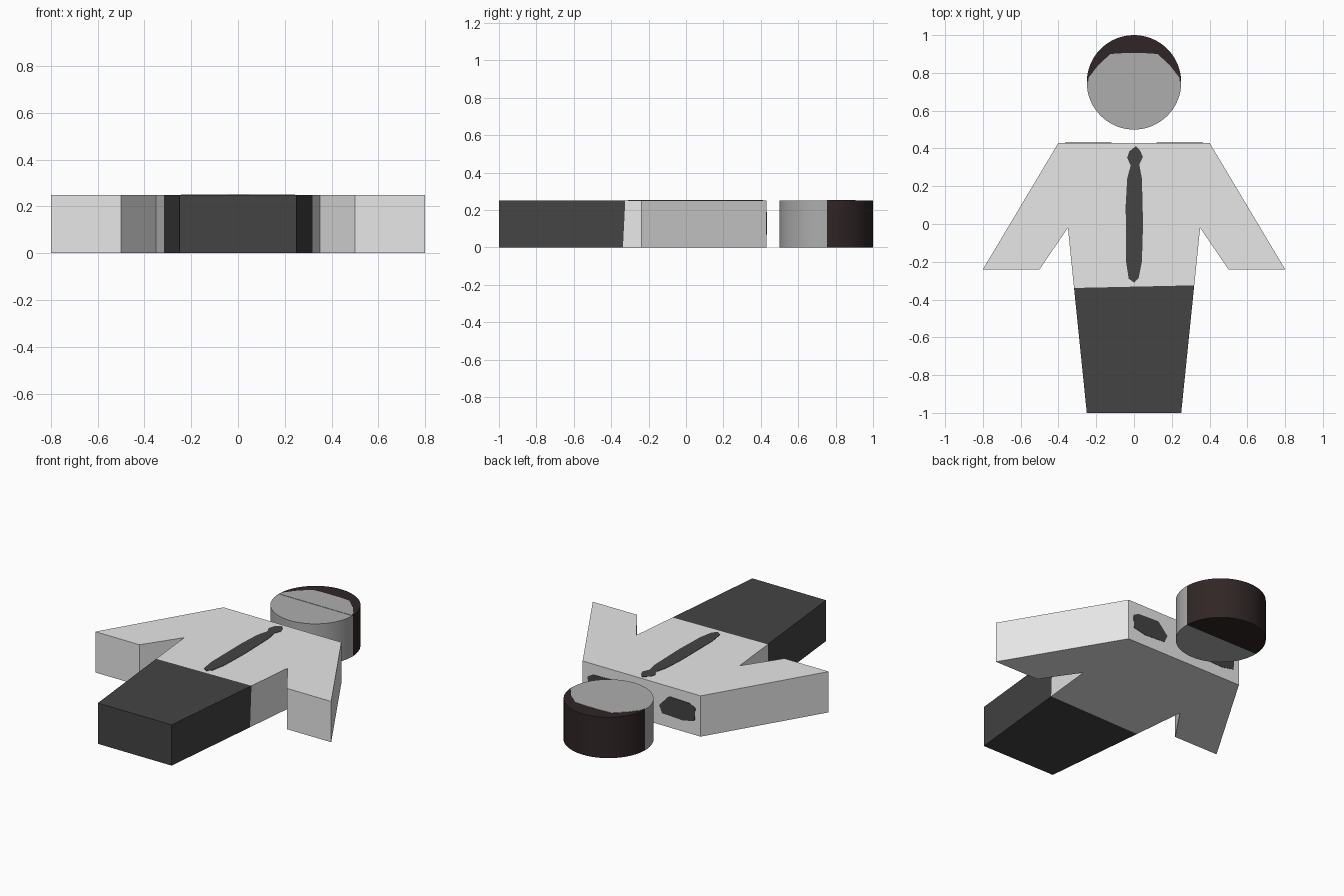
import bpy, bmesh, math
from mathutils import Vector

if "Cube" in bpy.data.objects:
    bpy.data.objects.remove(bpy.data.objects["Cube"])

T = 0.25  # thickness of the flat figure


def material(name, rgb):
    m = bpy.data.materials.new(name)
    m.diffuse_color = (*rgb, 1)
    m.use_nodes = True
    m.node_tree.nodes["Principled BSDF"].inputs["Base Color"].default_value = m.diffuse_color
    return m


white = material("shirt_white", (0.80, 0.80, 0.80))
dark = material("charcoal", (0.057, 0.057, 0.057))
grey = material("face_grey", (0.42, 0.42, 0.42))
brown = material("hair_brown", (0.030, 0.019, 0.019))


def prism(name, pts, depth, mats, place=lambda u, v, w: (u, v, w), cut=None):
    """Extrude an outline; optionally cut it and colour the two sides."""
    bm = bmesh.new()
    face = bm.faces.new([bm.verts.new(place(u, v, 0)) for u, v in pts])
    face.normal_update()
    step = Vector(place(0, 0, depth)) - Vector(place(0, 0, 0))
    new = bmesh.ops.extrude_face_region(bm, geom=[face], use_keep_orig=True)
    bmesh.ops.translate(bm, vec=step,
                        verts=[g for g in new["geom"] if isinstance(g, bmesh.types.BMVert)])
    if cut:
        co, no = Vector(cut[0]), Vector(cut[1])
        bmesh.ops.bisect_plane(bm, geom=bm.verts[:] + bm.edges[:] + bm.faces[:],
                               plane_co=co, plane_no=no, dist=1e-5)
        for f in bm.faces:
            # mean of vertices is safely on one side of the cut
            mid = sum((v.co for v in f.verts), Vector()) / len(f.verts)
            f.material_index = 0 if (mid - co).dot(no) > 0 else 1
    bmesh.ops.recalc_face_normals(bm, faces=bm.faces[:])
    me = bpy.data.meshes.new(name)
    bm.to_mesh(me)
    bm.free()
    for m in mats:
        me.materials.append(m)
    ob = bpy.data.objects.new(name, me)
    bpy.context.collection.objects.link(ob)
    return ob


# Body: shirt above a slightly tilted waistline, trousers below
half = [(0.40, 0.43), (0.80, -0.24), (0.50, -0.24), (0.35, -0.02), (0.25, -1.0)]
outline = half + [(-x, y) for x, y in reversed(half)]
prism("body", outline, T, [white, dark], cut=((0, -0.338, 0.125), (-0.022, 1, -0.05)))

# Head: disc with hair on the back half
ring = [(0.25 * math.cos(2 * math.pi * i / 64), 0.75 + 0.25 * math.sin(2 * math.pi * i / 64))
        for i in range(64)]
head = prism("head", ring, T, [brown, grey], cut=((0, 0.755, 0), (0, 1, 0)))
bpy.context.view_layer.objects.active = head
head.select_set(True)
bpy.ops.object.shade_smooth_by_angle(angle=math.radians(30))
head.select_set(False)


def on_top(u, v, w):
    return (u, v, T - 0.002 + w)


# Forehead plate giving the hairline on the upper side
brow = [(0.243, 0.75), (0.24, 0.775), (0.19, 0.84), (0.125, 0.90), (0.05, 0.905)]
prism("forehead", brow + [(-x, y) for x, y in reversed(brow)], 0.004, [grey], on_top)

# Necktie with knot, painted on the chest
tie = [(0.01, 0.412), (0.032, 0.39), (0.047, 0.355), (0.028, 0.315), (0.042, 0.24),
       (0.048, 0.0), (0.042, -0.2), (0.025, -0.285), (0.0, -0.31), (-0.028, -0.29),
       (-0.042, -0.2), (-0.044, 0.1), (-0.036, 0.24), (-0.018, 0.31), (-0.036, 0.35),
       (-0.025, 0.385)]
prism("necktie", tie, 0.004, [dark], on_top)

# Dark shoulder patches on the edge facing the head
patch = [(0.12, 0.12), (0.14, 0.075), (0.28, 0.068), (0.36, 0.085), (0.365, 0.165),
         (0.33, 0.185), (0.185, 0.19)]
for side, label in ((1, "right"), (-1, "left")):
    prism("shoulder_patch_" + label, patch, 0.004, [dark],
          lambda u, v, w, s=side: (s * u, 0.428 + w, v))
